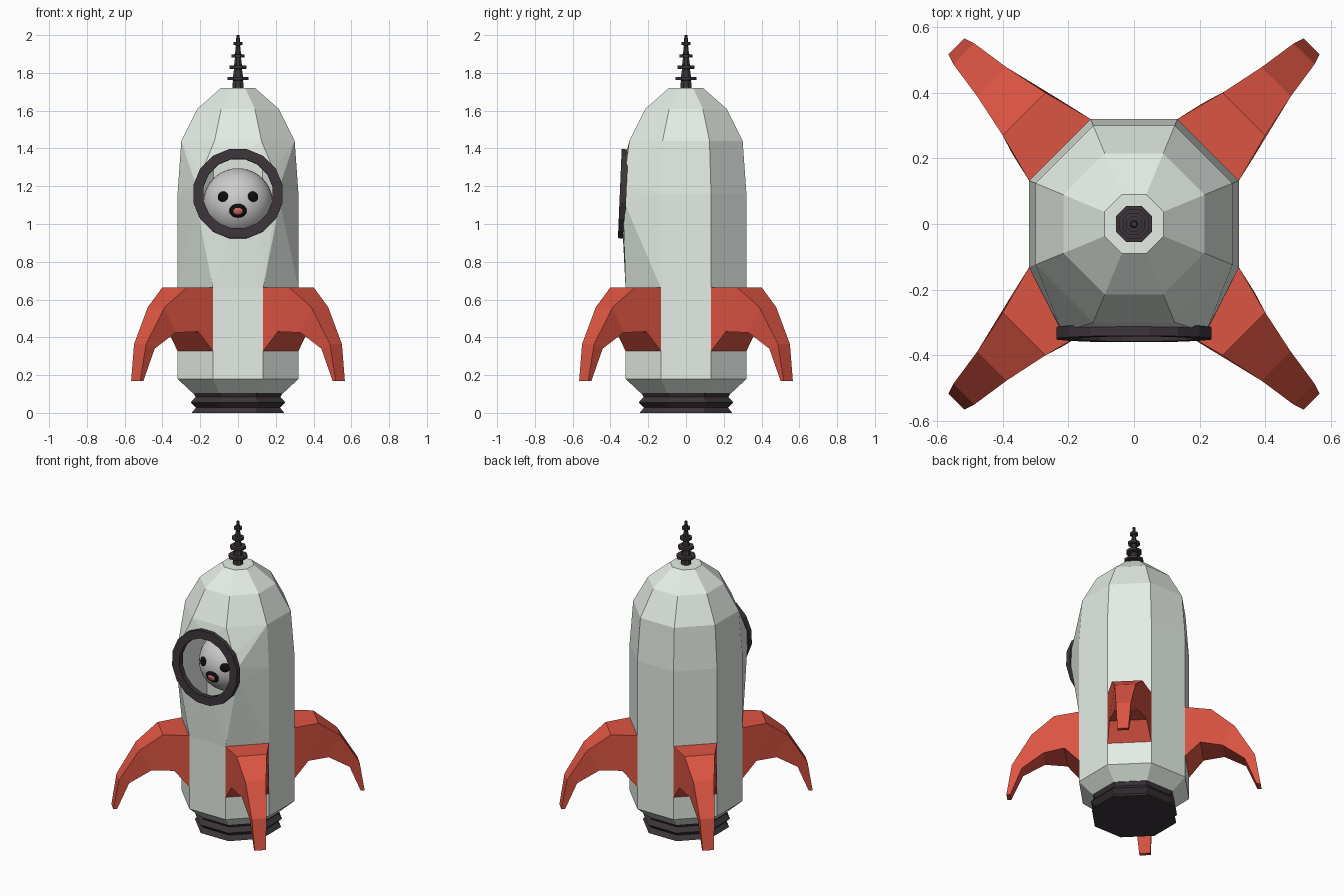
import bpy, bmesh, math
from mathutils import Matrix, Vector

if "Cube" in bpy.data.objects:
    bpy.data.objects.remove(bpy.data.objects["Cube"])

def material(name, rgb):
    m = bpy.data.materials.new(name)
    m.diffuse_color = (*rgb, 1)
    m.use_nodes = True
    m.node_tree.nodes["Principled BSDF"].inputs["Base Color"].default_value = m.diffuse_color
    return m

HULL = material("pale_hull", (0.78, 0.84, 0.78))
DARK = material("dark_metal", (0.045, 0.035, 0.042))
RED = material("red_fin", (0.72, 0.09, 0.055))
FUR = material("grey_head", (0.55, 0.55, 0.55))
BLACK = material("black", (0.004, 0.004, 0.004))
PINK = material("pink", (0.65, 0.14, 0.14))

def finish(bm, name, mat):
    bmesh.ops.recalc_face_normals(bm, faces=bm.faces[:])
    me = bpy.data.meshes.new(name)
    bm.to_mesh(me)
    bm.free()
    me.materials.append(mat)
    ob = bpy.data.objects.new(name, me)
    bpy.context.collection.objects.link(ob)
    return ob

def loft(bm, sections, caps=True, closed=False):
    rows = [[bm.verts.new(p) for p in s] for s in sections]
    n = len(rows[0])
    pairs = list(zip(rows, rows[1:])) + ([(rows[-1], rows[0])] if closed else [])
    for a, b in pairs:
        for i in range(n):
            j = (i + 1) % n
            bm.faces.new((a[i], a[j], b[j], b[i]))
    if caps:
        bm.faces.new(rows[0][::-1])
        bm.faces.new(rows[-1])
    return rows

def ring(apothem, z, n=8):
    """Polygon whose flats face the axes."""
    r = apothem / math.cos(math.pi / n)
    return [Vector((r * math.cos((i + .5) * math.tau / n),
                    r * math.sin((i + .5) * math.tau / n), z)) for i in range(n)]

# window plane: slightly tilted, facing -y
window = (Matrix.Translation((0, -0.333, 1.16)) @ Matrix.Rotation(math.radians(-2.4), 4, 'X')
          @ Matrix.Rotation(math.radians(90), 4, 'X'))

# body shell with an open front that flares out to the window
bm = bmesh.new()
profile = [(.24, .105), (.32, .18), (.32, .32), (.32, .66), (.32, 1.16),
           (.30, 1.44), (.215, 1.61), (.09, 1.72)]
loft(bm, [ring(a, z) for a, z in profile])
front = []
for f in bm.faces:
    c = f.calc_center_median()
    if c.y < -0.15 and .66 < c.z < 1.44:
        front.append(f)
bmesh.ops.delete(bm, geom=front, context='FACES')
edge = [v for v in bm.verts if any(e.is_boundary for e in v.link_edges)]
rim = [bm.verts.new(window @ p) for p in ring(.222, -.008, 16)]
pts = edge + rim
hb = bmesh.new()
for i, v in enumerate(pts):
    hb.verts.new(v.co)
hb.verts.index_update()
lookup = {v: i for i, v in enumerate(hb.verts)}
bmesh.ops.convex_hull(hb, input=hb.verts[:])
middle = sum((v.co for v in pts), Vector()) / len(pts)
for f in hb.faces:
    ids = [lookup[v] for v in f.verts]
    f.normal_update()
    nrm = f.normal.copy()
    if nrm.dot(f.calc_center_median() - middle) < 0:
        nrm.negate()
    on_rim = sum(i >= len(edge) for i in ids)
    if on_rim == len(ids) or (on_rim == 0 and nrm.y > -0.3):
        continue
    bm.faces.new([pts[i] for i in ids])
hb.free()
finish(bm, "body", HULL)

# window frame
bm = bmesh.new()
section = [(.236, -.0175), (.236, .0175), (.183, .0175), (.183, -.0175)]
loft(bm, [[window @ p for p in ring(a, z, 16)] for a, z in section], caps=False, closed=True)
finish(bm, "window_frame", DARK)

# thruster
bm = bmesh.new()
loft(bm, [ring(a, z) for a, z in
          [(.245, 0), (.222, .028), (.25, .056), (.225, .084), (.24, .112)]])
finish(bm, "thruster", DARK)

# antenna with shrinking discs
bm = bmesh.new()
profile = [(.03, 1.715)]
for z, disc, rod in [(1.77, .055, .027), (1.83, .045, .021), (1.89, .034, .016), (1.955, .023, .011)]:
    profile += [(rod, z - .009), (disc, z - .008), (disc, z + .008), (rod, z + .009)]
profile += [(.008, 2.0)]
loft(bm, [ring(a, z) for a, z in profile])
finish(bm, "antenna", DARK)

# four curved fins: (top r, z, half width), (bottom r, z, half width)
FIN = [((.318, .665, .133), (.318, .325, .133)),
       ((.474, .665, .092), (.41, .43, .112)),
       ((.612, .56, .063), (.54, .425, .072)),
       ((.733, .365, .045), (.672, .34, .048)),
       ((.766, .17, .034), (.742, .17, .034))]
for k, name in enumerate(["back_right_fin", "back_left_fin", "front_left_fin", "front_right_fin"]):
    bm = bmesh.new()
    rot = Matrix.Rotation(math.radians(45 + 90 * k), 4, 'Z')
    loft(bm, [[rot @ Vector(p) for p in ((tr, -tw, tz), (tr, tw, tz), (br, bw, bz), (br, -bw, bz))]
              for (tr, tz, tw), (br, bz, bw) in FIN])
    finish(bm, name, RED)

# passenger's head and face
HEAD = Vector((0, -0.087, 1.11))

def ball(name, mat, matrix, segs=24, rings=16):
    bm = bmesh.new()
    bmesh.ops.create_uvsphere(bm, u_segments=segs, v_segments=rings, radius=1, matrix=matrix)
    for f in bm.faces:
        f.smooth = True
    return finish(bm, name, mat)

def on_face(x, z, lift, w, h, d):
    """Flattened ball lying on the head surface."""
    y = -math.sqrt(.185 ** 2 - x * x - z * z)
    n = Vector((x, y, z)).normalized()
    turn = n.to_track_quat('-Y', 'Z').to_matrix().to_4x4()
    return Matrix.Translation(HEAD + n * (.185 + lift)) @ turn @ Matrix.Diagonal((w, d, h, 1))

ball("head", FUR, Matrix.Translation(HEAD) @ Matrix.Scale(.185, 4), 32, 20)
for side, x in (("left", -.08), ("right", .08)):
    ball(side + "_eye", BLACK, on_face(x, .035, 0, .03, .028, .012), 16, 10)
ball("muzzle", BLACK, on_face(0, -.04, 0, .046, .038, .014), 16, 10)
ball("mouth", PINK, on_face(0, -.04, .008, .027, .021, .01), 16, 10)
